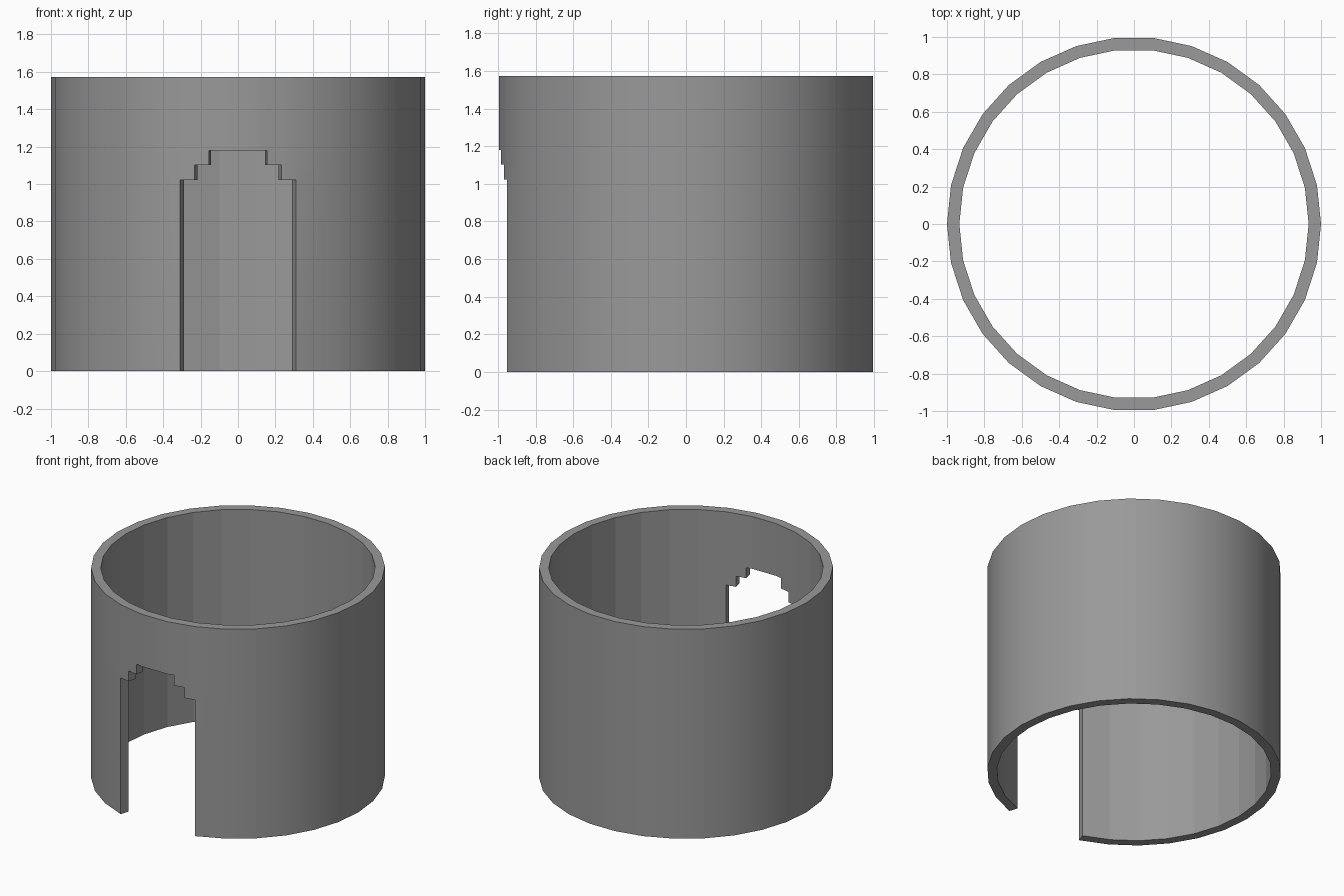
import bpy, bmesh, math

if "Cube" in bpy.data.objects:
    bpy.data.objects.remove(bpy.data.objects["Cube"])

SIDES = 30
STEP = 2 * math.pi / SIDES
INNER = 0.934
HEIGHT = 1.573
# Stepped doorway: half angle (degrees) and the height it reaches
DOOR = [(18, 1.023), (13.5, 1.102), (9, 1.18)]


def on_wall(a, z):
    """Point on the faceted outer wall, angle measured from the front (-y)."""
    off = a % STEP                          # 0 = middle of a facet
    off = min(off, STEP - off)
    r = math.cos(STEP / 2) / math.cos(off)
    return (r * math.sin(a), -r * math.cos(a), z)


def in_door(deg, z):
    return any(abs(deg) < half and z < top for half, top in DOOR)


# Angles of the wall corners plus the doorway steps
degs = {-174.0 + 12 * i for i in range(SIDES)}
for half, _ in DOOR:
    degs |= {float(half), float(-half)}
degs = sorted(degs)
levels = [0] + [top for _, top in DOOR] + [HEIGHT]

# Outer skin with the doorway left open
bm = bmesh.new()
grid = [[bm.verts.new(on_wall(math.radians(d), z)) for z in levels] for d in degs]
for i, d in enumerate(degs):
    j = (i + 1) % len(degs)
    mid = (d + degs[j]) / 2 if j else 180
    for k in range(len(levels) - 1):
        if not in_door(mid, (levels[k] + levels[k + 1]) / 2):
            bm.faces.new((grid[i][k], grid[j][k], grid[j][k + 1], grid[i][k + 1]))
bmesh.ops.delete(bm, geom=[v for v in bm.verts if not v.link_faces], context='VERTS')

# Wall thickness: extrude the skin towards the axis
res = bmesh.ops.extrude_face_region(bm, geom=list(bm.faces), use_keep_orig=True)
for v in (g for g in res["geom"] if isinstance(g, bmesh.types.BMVert)):
    v.co.x *= INNER
    v.co.y *= INNER
bmesh.ops.recalc_face_normals(bm, faces=bm.faces)

# Smooth outside, faceted inside
for f in bm.faces:
    c = f.calc_center_median()
    f.smooth = f.normal.x * c.x + f.normal.y * c.y > 0.5

mesh = bpy.data.meshes.new("tower_wall")
bm.to_mesh(mesh)
bm.free()
wall = bpy.data.objects.new("tower_wall", mesh)
bpy.context.collection.objects.link(wall)

# Dark grey stone
stone = bpy.data.materials.new("dark_stone")
stone.diffuse_color = (0.32, 0.32, 0.32, 1)
stone.use_nodes = True
stone.node_tree.nodes["Principled BSDF"].inputs["Base Color"].default_value = stone.diffuse_color
mesh.materials.append(stone)
